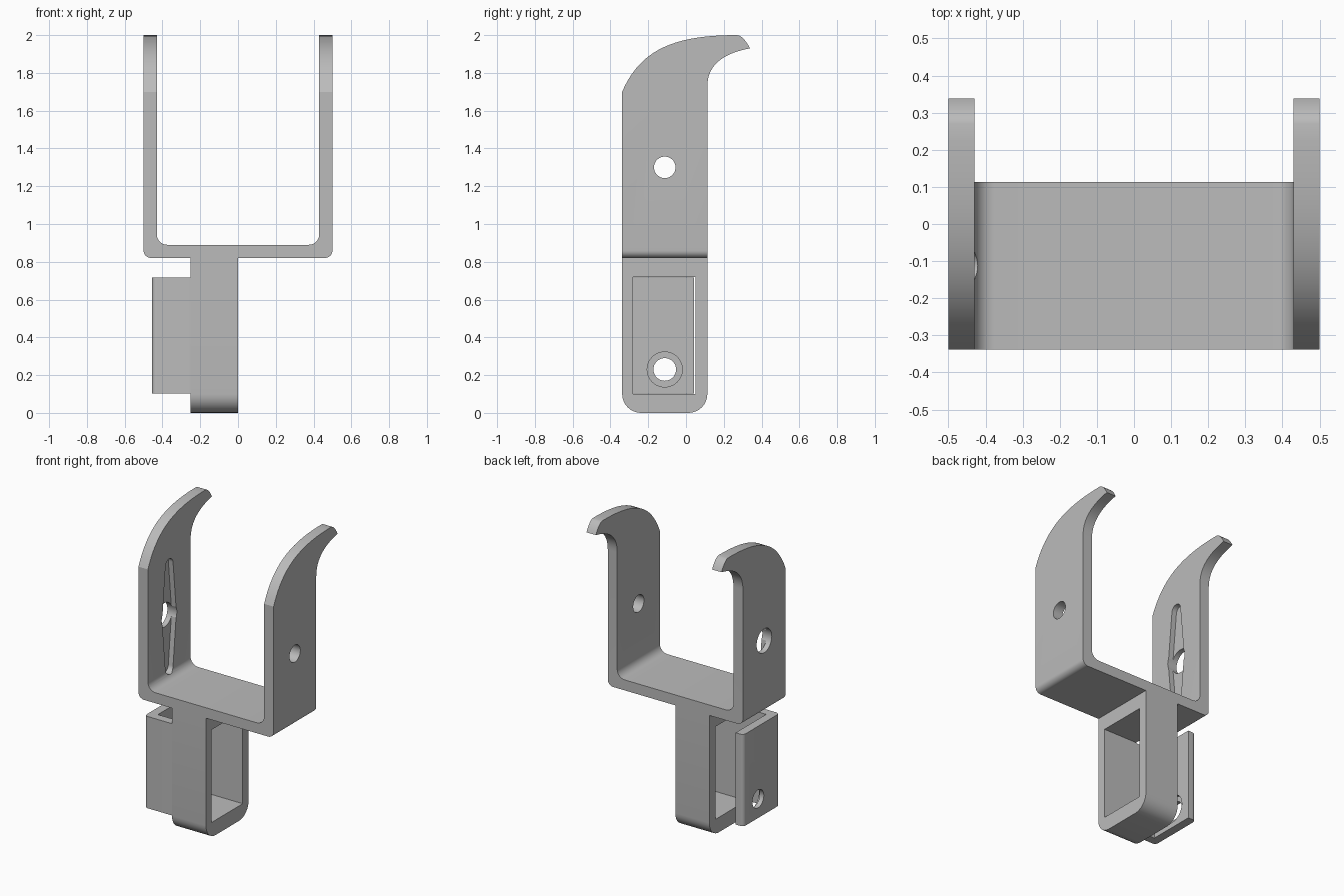
import bpy, bmesh, math
from mathutils import Vector

cube = bpy.data.objects.get("Cube")
if cube:
    bpy.data.objects.remove(cube, do_unlink=True)

grey = bpy.data.materials.new("light_grey")
grey.use_nodes = True
colour = (0.5, 0.5, 0.5, 1)
grey.diffuse_color = colour
grey.node_tree.nodes["Principled BSDF"].inputs["Base Color"].default_value = colour

FRONT, BACK = -0.338, 0.113      # depth of the bracket body
MID = (FRONT + BACK) / 2         # depth of all bolt holes


def prism(name, pts, axis, lo, hi):
    """Extrude a 2D outline along an axis."""
    place = {"x": lambda u, v, t: (t, u, v),
             "y": lambda u, v, t: (u, t, v),
             "z": lambda u, v, t: (u, v, t)}[axis]
    bm = bmesh.new()
    ends = [[bm.verts.new(place(u, v, t)) for u, v in pts] for t in (lo, hi)]
    for ring in ends:
        bm.faces.new(ring)
    n = len(pts)
    for i in range(n):
        j = (i + 1) % n
        bm.faces.new((ends[0][i], ends[0][j], ends[1][j], ends[1][i]))
    bmesh.ops.recalc_face_normals(bm, faces=bm.faces)
    mesh = bpy.data.meshes.new(name)
    bm.to_mesh(mesh)
    bm.free()
    mesh.materials.append(grey)
    obj = bpy.data.objects.new(name, mesh)
    bpy.context.collection.objects.link(obj)
    return obj


def activate(obj):
    bpy.ops.object.select_all(action="DESELECT")
    obj.select_set(True)
    bpy.context.view_layer.objects.active = obj


def combine(obj, tool, operation="DIFFERENCE"):
    """Apply a boolean and discard the tool."""
    tool.hide_render = True
    mod = obj.modifiers.new("cut", "BOOLEAN")
    mod.operation, mod.solver, mod.object = operation, "EXACT", tool
    activate(obj)
    bpy.ops.object.modifier_apply(modifier=mod.name)
    bpy.data.objects.remove(tool, do_unlink=True)


def arc(cu, cv, r, start, end, steps):
    return [(cu + r * math.cos(math.radians(start + (end - start) * i / steps)),
             cv + r * math.sin(math.radians(start + (end - start) * i / steps)))
            for i in range(steps + 1)]


def circle(cu, cv, r):
    return arc(cu, cv, r, 0, 360, 48)[:-1]


def rounded(corners, steps=8):
    """Outline from (u, v, radius) right-angle corners."""
    out = []
    for i, (u, v, r) in enumerate(corners):
        p = Vector((u, v))
        if not r:
            out.append((u, v))
            continue
        d1 = (Vector(corners[i - 1][:2]) - p).normalized()
        d2 = (Vector(corners[(i + 1) % len(corners)][:2]) - p).normalized()
        for k in range(steps + 1):
            a = math.pi / 2 * k / steps
            q = p + r * (d1 + d2 - d2 * math.cos(a) - d1 * math.sin(a))
            out.append((q.x, q.y))
    return out


def bezier(a, b, c, d, steps):
    pts = []
    for i in range(steps):
        t = i / steps
        s = 1 - t
        pts.append(tuple(s**3 * a[k] + 3 * s * s * t * b[k] + 3 * s * t * t * c[k] + t**3 * d[k]
                         for k in (0, 1)))
    return pts


# U-shaped fork, trimmed to the hooked side outline
fork = prism("fork", rounded([
    (-0.5, 0.82, 0.04), (0.5, 0.82, 0.04), (0.5, 2.1, 0), (0.43, 2.1, 0),
    (0.43, 0.89, 0.055), (-0.43, 0.89, 0.055), (-0.43, 2.1, 0), (-0.5, 2.1, 0)]), "y", -0.5, 0.5)
shoulder, crown, tip, throat = (FRONT, 1.7), (0.27, 2.0), (0.338, 1.93), (BACK, 1.73)
outline = [(BACK, 0.7), (FRONT, 0.7)]
outline += bezier(shoulder, (-0.24, 1.93), (-0.05, 2.0), crown, 20)
outline += bezier(crown, (0.295, 2.0), (0.325, 1.96), tip, 6)
outline += bezier(tip, (0.18, 1.9), (BACK, 1.83), throat, 14) + [throat]
combine(fork, prism("hook_outline", outline, "x", -0.6, 0.6), "INTERSECT")

# Pivot holes, and the tapered pocket inside the -x arm
PIVOT = 1.3
combine(fork, prism("small_hole", circle(MID, PIVOT, 0.057), "x", 0.4, 0.6))
pocket = arc(MID, PIVOT + 0.345, 0.04, 0, 180, 14) + [(MID - 0.075, PIVOT)]
pocket += arc(MID, PIVOT - 0.345, 0.04, 180, 360, 14) + [(MID + 0.075, PIVOT)]
combine(fork, prism("pocket", pocket, "x", -0.465, -0.38))
combine(fork, prism("large_hole", circle(MID, PIVOT, 0.08), "x", -0.6, -0.4))

# Hollow box stem under the fork
stem = prism("stem", rounded([
    (FRONT, 0, 0.1), (BACK, 0, 0.1), (BACK, 0.82, 0), (FRONT, 0.82, 0)]), "x", -0.252, 0)
combine(stem, prism("window", [(-0.28, 0.1), (0.05, 0.1), (0.05, 0.72), (-0.28, 0.72)],
                    "x", -0.4, 0.1))

# L-shaped side clip with a counterbored bolt hole
clip = prism("clip", rounded([
    (-0.252, FRONT, 0), (-0.455, FRONT, 0.025), (-0.455, 0.042, 0.025),
    (-0.397, 0.042, 0), (-0.397, -0.28, 0), (-0.252, -0.28, 0)]), "z", 0.102, 0.716)
combine(clip, prism("bolt_hole", circle(MID, 0.23, 0.06), "x", -0.5, -0.35))
combine(clip, prism("counterbore", circle(MID, 0.23, 0.093), "x", -0.425, -0.35))

for part in (fork, stem, clip):
    activate(part)
    bpy.ops.object.shade_smooth_by_angle(angle=math.radians(20))
